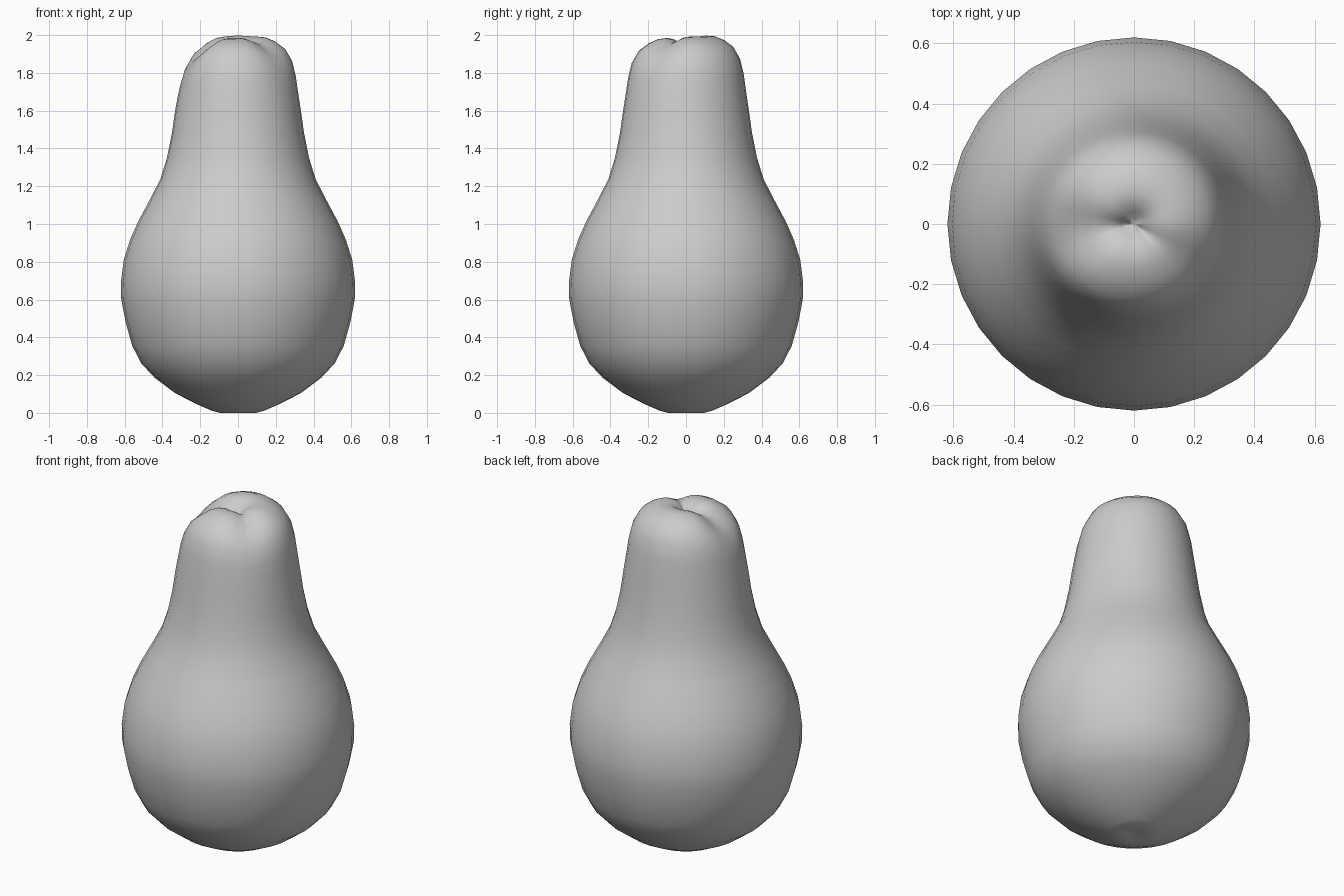
import bpy, bmesh, math

if "Cube" in bpy.data.objects:
    bpy.data.objects.remove(bpy.data.objects["Cube"])

SEGMENTS = 32

# Pear profile (radius, height) from the base dimple up to the top pit
PROFILE = [(0.04, 0.008), (0.095, 0.0), (0.14, 0.012), (0.227, 0.05), (0.333, 0.105),
           (0.44, 0.185), (0.512, 0.262), (0.56, 0.355), (0.595, 0.48), (0.618, 0.60),
           (0.62, 0.69), (0.605, 0.81), (0.572, 0.915), (0.53, 1.01), (0.466, 1.13),
           (0.412, 1.235), (0.376, 1.35), (0.35, 1.48), (0.333, 1.60), (0.318, 1.70),
           (0.306, 1.785), (0.287, 1.865), (0.25, 1.93), (0.20, 1.967), (0.15, 1.988),
           (0.105, 1.992), (0.07, 1.983), (0.04, 1.962), (0.018, 1.94)]


def bump(angle, centre, width):
    d = (angle - centre + 180) % 360 - 180
    return math.exp(-(d / width) ** 2)


def crown_offset(angle, r, z):
    """Two soft creases in the crown and a slightly raised back."""
    if z < 1.6:
        return 0.0
    w = min(1.0, (z - 1.6) / 0.28)
    w = w * w * (3 - 2 * w)
    w *= min(1.0, 0.25 + r / 0.27)
    f = -0.075 * bump(angle, 190, 32) - 0.045 * bump(angle, 322, 24)
    f += 0.008 * bump(angle, 90, 40) - 0.012 * bump(angle, 270, 40)
    return f * w


# Revolved body
bm = bmesh.new()
rings = []
for r, z in PROFILE:
    ring = []
    for i in range(SEGMENTS):
        a = 2 * math.pi * i / SEGMENTS
        dz = crown_offset(math.degrees(a), r, z)
        ring.append(bm.verts.new((r * math.cos(a), r * math.sin(a), z + dz)))
    rings.append(ring)
for lo, hi in zip(rings, rings[1:]):
    for i in range(SEGMENTS):
        j = (i + 1) % SEGMENTS
        bm.faces.new((lo[i], lo[j], hi[j], hi[i]))

# Close the base and the pit
base = bm.verts.new((0, 0, 0.012))
pit = bm.verts.new((0, 0, 1.935))
for i in range(SEGMENTS):
    j = (i + 1) % SEGMENTS
    bm.faces.new((base, rings[0][j], rings[0][i]))
    bm.faces.new((pit, rings[-1][i], rings[-1][j]))
bmesh.ops.recalc_face_normals(bm, faces=bm.faces)
for f in bm.faces:
    f.smooth = True

mesh = bpy.data.meshes.new("pear_body")
bm.to_mesh(mesh)
bm.free()
body = bpy.data.objects.new("pear_body", mesh)
bpy.context.collection.objects.link(body)

# Plain grey
grey = bpy.data.materials.new("light grey")
grey.diffuse_color = (0.6, 0.6, 0.6, 1)
grey.use_nodes = True
grey.node_tree.nodes["Principled BSDF"].inputs["Base Color"].default_value = grey.diffuse_color
mesh.materials.append(grey)
